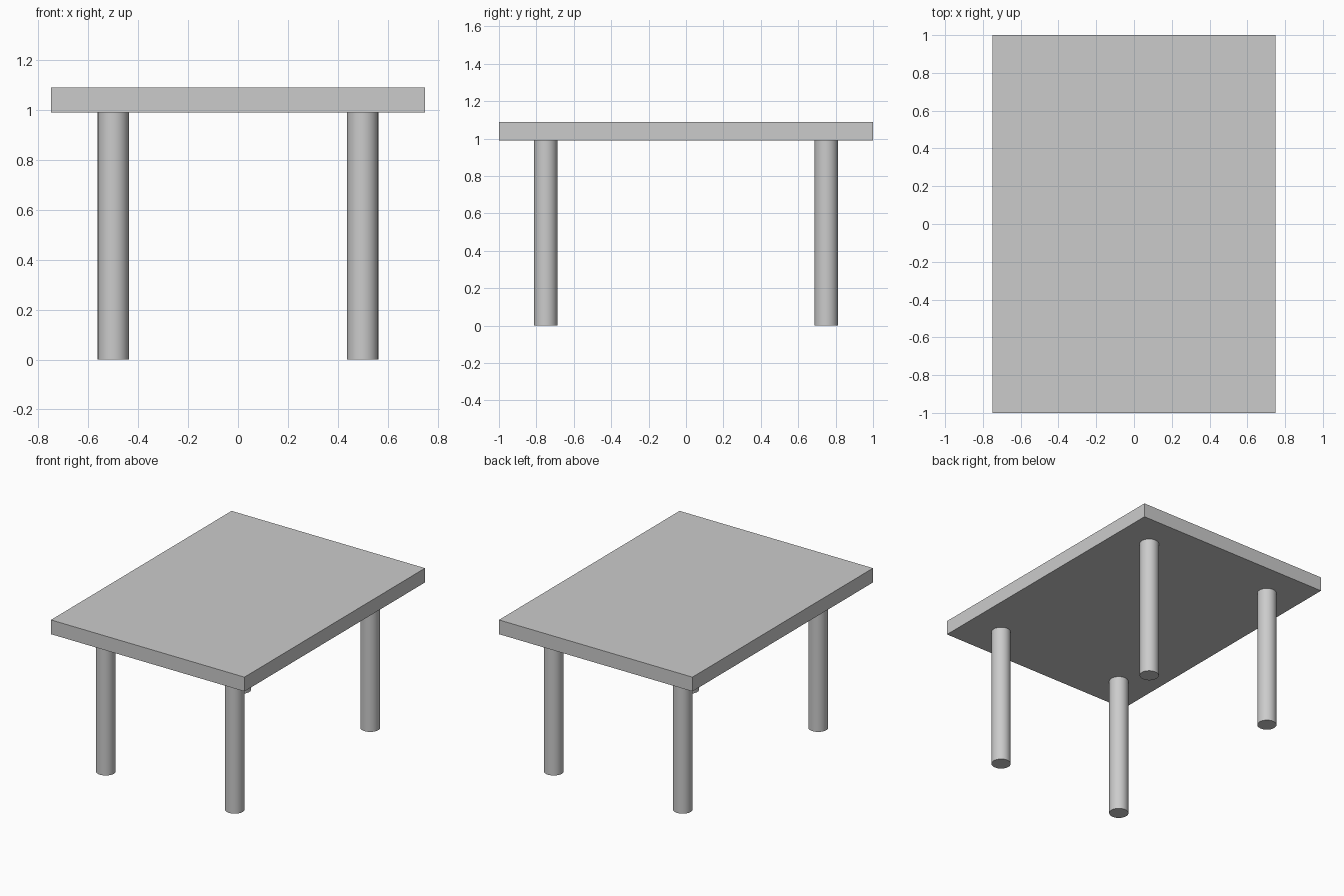
import bpy

if "Cube" in bpy.data.objects:
    bpy.data.objects.remove(bpy.data.objects["Cube"])

grey = bpy.data.materials.new("plain grey")
grey.diffuse_color = (0.6, 0.6, 0.6, 1.0)
grey.use_nodes = True
grey.node_tree.nodes["Principled BSDF"].inputs["Base Color"].default_value = grey.diffuse_color

TOP_Z, THICK = 1.09, 0.10
UNDERSIDE = TOP_Z - THICK

# Rectangular table top
bpy.ops.mesh.primitive_cube_add(size=1, location=(0, 0, TOP_Z - THICK / 2))
top = bpy.context.object
top.name = "table_top"
top.scale = (1.5, 2.0, THICK)
bpy.ops.object.transform_apply(location=False, rotation=False, scale=True)
top.data.materials.append(grey)


# Round leg standing on the floor and meeting the underside
def add_leg(name, x, y):
    bpy.ops.mesh.primitive_cylinder_add(vertices=32, radius=0.0625, depth=UNDERSIDE,
                                        location=(x, y, UNDERSIDE / 2))
    leg = bpy.context.object
    leg.name = name
    leg.data.materials.append(grey)
    bpy.ops.object.shade_smooth_by_angle()


# Four legs, mirrored on both axes
for side, sx in (("left", -1), ("right", 1)):
    for end, sy in (("front", -1), ("back", 1)):
        add_leg(f"{end}_{side}_leg", 0.5 * sx, 0.75 * sy)
